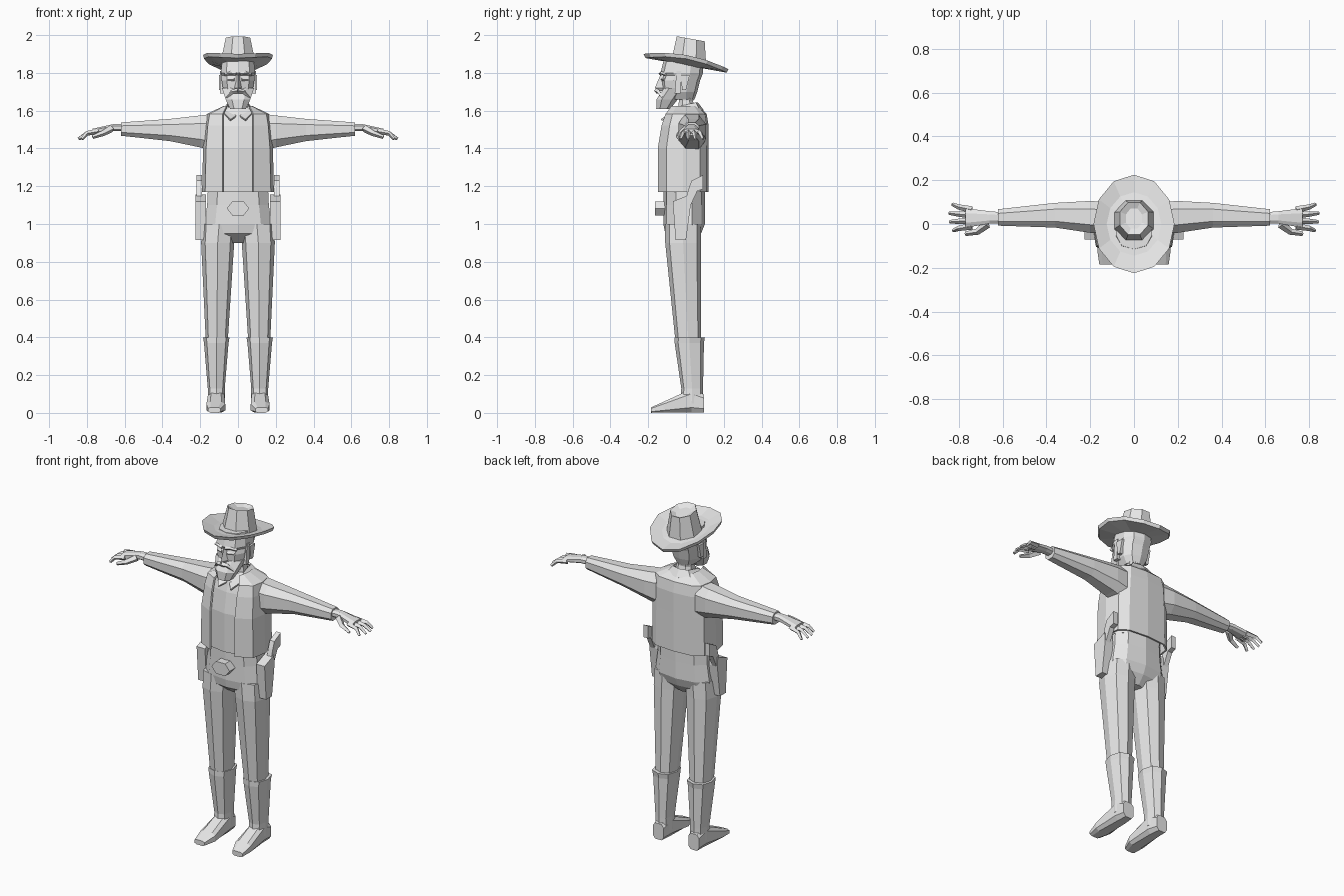
import bpy, bmesh, math
from mathutils import Vector

default_cube = bpy.data.objects.get("Cube")
if default_cube:
    bpy.data.objects.remove(default_cube, do_unlink=True)

GREY = (0.8, 0.8, 0.8, 1)
grey = bpy.data.materials.new("plain_grey")
grey.use_nodes = True
grey.diffuse_color = GREY
grey.node_tree.nodes["Principled BSDF"].inputs["Base Color"].default_value = GREY


def loft(name, rings, mirror=False, closed=True, thickness=None):
    """Skin a list of point rings; optionally mirror across x or thicken."""
    bm = bmesh.new()
    rows = [[bm.verts.new(point) for point in points] for points in rings]
    count = len(rows[0])
    for lower, upper in zip(rows, rows[1:]):
        for i in range(count if closed else count - 1):
            j = (i + 1) % count
            bm.faces.new((lower[i], lower[j], upper[j], upper[i]))
    if closed:
        bm.faces.new(rows[0])
        bm.faces.new(rows[-1])
    bmesh.ops.recalc_face_normals(bm, faces=bm.faces)
    mesh = bpy.data.meshes.new(name)
    bm.to_mesh(mesh)
    bm.free()
    mesh.materials.append(grey)
    part = bpy.data.objects.new(name, mesh)
    bpy.context.collection.objects.link(part)
    if mirror:
        part.modifiers.new("Mirror", "MIRROR")
    if thickness:
        solidify = part.modifiers.new("Solidify", "SOLIDIFY")
        solidify.thickness = thickness
        solidify.offset = 0


def soften(value, power):
    """Push a sine or cosine outward so that round sections turn boxier."""
    return math.copysign(abs(value) ** power, value)


def section(axis, position, low_a, high_a, low_b, high_b, sides=8, turn=0, power=0.8):
    """Rounded section that fills a rectangle square to the axis."""
    points = []
    for i in range(sides):
        angle = math.tau * (i + turn) / sides
        a = (low_a + high_a + (high_a - low_a) * soften(math.cos(angle), power)) / 2
        b = (low_b + high_b + (high_b - low_b) * soften(math.sin(angle), power)) / 2
        points.append({"x": (position, a, b), "y": (a, position, b), "z": (a, b, position)}[axis])
    return points


def column(name, rows, sides=10):
    """Centred upright part from height, half width, front and back."""
    loft(name, [section("z", height, -width, width, front, back, sides, turn=0.5)
                for height, width, front, back in rows])


def limb(name, axis, rows, **style):
    """Mirrored part lofted through rectangles along an axis."""
    loft(name, [section(axis, *row, **style) for row in rows], mirror=True)


def tube(name, path, start_radius, end_radius):
    """Mirrored, tapered, four-sided tube along a path."""
    points = [Vector(point) for point in path]
    last = len(points) - 1
    rings = []
    for i, point in enumerate(points):
        along = points[min(i + 1, last)] - points[max(i - 1, 0)]
        side = along.cross(Vector((0, 0, 1))).normalized()
        rise = side.cross(along).normalized()
        radius = start_radius + (end_radius - start_radius) * i / last
        rings.append([point + side * radius, point + rise * radius,
                      point - side * radius, point - rise * radius])
    loft(name, rings, mirror=True)


def plate(name, outline, inner, outer):
    """Side outline in y and z, extruded along x and mirrored."""
    loft(name, [[(x, y, z) for y, z in outline] for x in (inner, outer)], mirror=True)


# Trunk, hips and neck
trunk = [(1.17, 0.17, -0.13, 0.1), (1.4, 0.165, -0.13, 0.1), (1.52, 0.155, -0.11, 0.1),
         (1.58, 0.145, -0.09, 0.09), (1.62, 0.06, -0.06, 0.05)]
column("shirt", trunk)
column("hips", [(1.2, 0.165, -0.12, 0.1), (1.1, 0.17, -0.12, 0.1), (1, 0.185, -0.12, 0.1),
                (0.95, 0.18, -0.11, 0.08), (0.9, 0.04, -0.05, 0.04)])
column("neck", [(1.58, 0.06, -0.05, 0.06), (1.65, 0.05, -0.04, 0.04), (1.75, 0.05, -0.04, 0.06)], sides=8)

# Open vest: the trunk grown outward, wrapped from its front edge to the spine
gap = 0.015
vest_rows = []
for height, width, front, back in trunk:
    middle, depth = (front + back) / 2, (back - front) / 2 + gap
    strip = [(min(0.08, width), middle - depth, height)]
    for step in range(1, 6):
        angle = math.pi * (step + 1) / 6
        across = (width + gap) * soften(max(0, math.sin(angle)), 0.6) if step < 5 else 0
        strip.append((across, middle - depth * soften(math.cos(angle), 0.6), height))
    vest_rows.append(strip)
loft("vest", vest_rows, mirror=True, closed=False, thickness=0.01)

# Folded collar
loft("collar", [[(0.01, -0.09, 1.57), (0.055, -0.03, 1.62), (0.05, 0.05, 1.64), (0, 0.06, 1.64)],
                [(0.04, -0.13, 1.55), (0.09, -0.06, 1.6), (0.08, 0.07, 1.6), (0, 0.09, 1.6)]],
     mirror=True, closed=False, thickness=0.01)

# Legs and boots
limb("leg", "z", [(1, 0.01, 0.19, -0.11, 0.08), (0.9, 0.02, 0.195, -0.11, 0.08),
                  (0.37, 0.055, 0.17, -0.055, 0.08)])
limb("boot_shaft", "z", [(0.4, 0.045, 0.185, -0.06, 0.1), (0.37, 0.05, 0.18, -0.06, 0.095),
                         (0.13, 0.07, 0.16, -0.025, 0.09), (0.05, 0.07, 0.16, -0.03, 0.09)])
limb("boot_foot", "y", [(0.095, 0.08, 0.155, 0, 0.1), (0.03, 0.07, 0.16, 0, 0.13),
                        (-0.12, 0.065, 0.17, 0, 0.06), (-0.185, 0.09, 0.16, 0, 0.03)],
     turn=0.5, power=0.6)

# Sleeves and hands
limb("sleeve", "x", [(0.13, -0.045, 0.105, 1.38, 1.59), (0.2, -0.045, 0.11, 1.4, 1.58),
                     (0.36, -0.02, 0.1, 1.435, 1.56), (0.62, -0.01, 0.07, 1.465, 1.54)], turn=0.5)
limb("hand", "x", [(0.6, 0, 0.055, 1.49, 1.53), (0.66, 0, 0.06, 1.49, 1.53),
                   (0.77, -0.02, 0.075, 1.475, 1.505)], turn=0.5)

# Fingers fan out from the knuckles, the middle ones reaching furthest
for i in range(4):
    base, spread, reach = 0.025 * i - 0.01, 0.04 * i - 0.03, 0.85 - 0.015 * abs(i - 1.6)
    tube("finger", [(0.74, base, 1.49), (0.8, (base + spread) / 2, 1.48), (reach, spread, 1.45)], 0.016, 0.008)
tube("thumb", [(0.67, 0, 1.505), (0.715, -0.035, 1.48), (0.77, -0.045, 1.46)], 0.02, 0.01)

# Head and beard
column("head", [(1.66, 0.055, -0.1, 0.045), (1.7, 0.08, -0.125, 0.06), (1.76, 0.09, -0.13, 0.075),
                (1.785, 0.09, -0.12, 0.085), (1.8, 0.095, -0.135, 0.09), (1.88, 0.085, -0.115, 0.09)])
column("beard", [(1.61, 0.045, -0.16, -0.08), (1.66, 0.07, -0.16, -0.04), (1.72, 0.09, -0.12, 0)], sides=8)

# Face details
loft("nose", [[(-width, -0.12, height), (width, -0.12, height), (0, tip, height)]
              for height, width, tip in ((1.79, 0.01, -0.135), (1.72, 0.02, -0.165), (1.705, 0.01, -0.145))])
tube("moustache", [(0, -0.155, 1.705), (0.03, -0.145, 1.7), (0.06, -0.125, 1.67)], 0.015, 0.008)
tube("brow", [(0.01, -0.135, 1.795), (0.04, -0.13, 1.8), (0.07, -0.11, 1.79)], 0.01, 0.008)
tube("eyelid", [(0.02, -0.125, 1.765), (0.055, -0.115, 1.765)], 0.008, 0.005)
plate("ear", [(-0.02, 1.71), (0, 1.71), (0.02, 1.79), (-0.03, 1.79)], 0.08, 0.1)
plate("sideburn", [(-0.06, 1.69), (-0.03, 1.69), (-0.025, 1.81), (-0.05, 1.81)], 0.07, 0.095)


def hat_ring(width, depth, centre, rise, curl=0, sides=12, turn=0):
    """Oval ring on the tilted hat plane, curled up at the sides."""
    points = []
    for i in range(sides):
        angle = math.tau * (i + turn) / sides
        y = centre + depth * math.sin(angle)
        z = 1.85 - 0.18 * y + rise + curl * math.cos(angle) ** 2
        points.append((width * math.cos(angle), y, z))
    return points


# Hat with a curled brim and a dented crown
loft("hat_brim", [hat_ring(0.08, 0.09, 0.01, -0.01), hat_ring(0.18, 0.215, 0, -0.01, curl=0.035),
                  hat_ring(0.185, 0.225, 0, 0.01, curl=0.035), hat_ring(0.125, 0.145, 0, 0.005, curl=0.01),
                  hat_ring(0.08, 0.09, 0.01, 0.01)])
loft("hat_crown", [hat_ring(*row, sides=8, turn=0.5) for row in
                   ((0.1, 0.1, 0.015, 0), (0.07, 0.08, 0.025, 0.135), (0.04, 0.05, 0.025, 0.12))])

# Six-sided belt buckle
loft("belt_buckle", [section("y", y, -0.06, 0.06, 1.04, 1.125, sides=6, power=1) for y in (-0.1, -0.165)])

# Holsters and sidearms
plate("holster", [(-0.07, 1.12), (0.02, 1.155), (0.025, 1.1), (0, 0.915), (-0.055, 0.915)], 0.17, 0.225)
plate("gun_grip", [(-0.01, 1.1), (0.015, 1.19), (0.03, 1.23), (0.09, 1.26), (0.09, 1.185),
                   (0.06, 1.175), (0.025, 1.1)], 0.19, 0.22)
